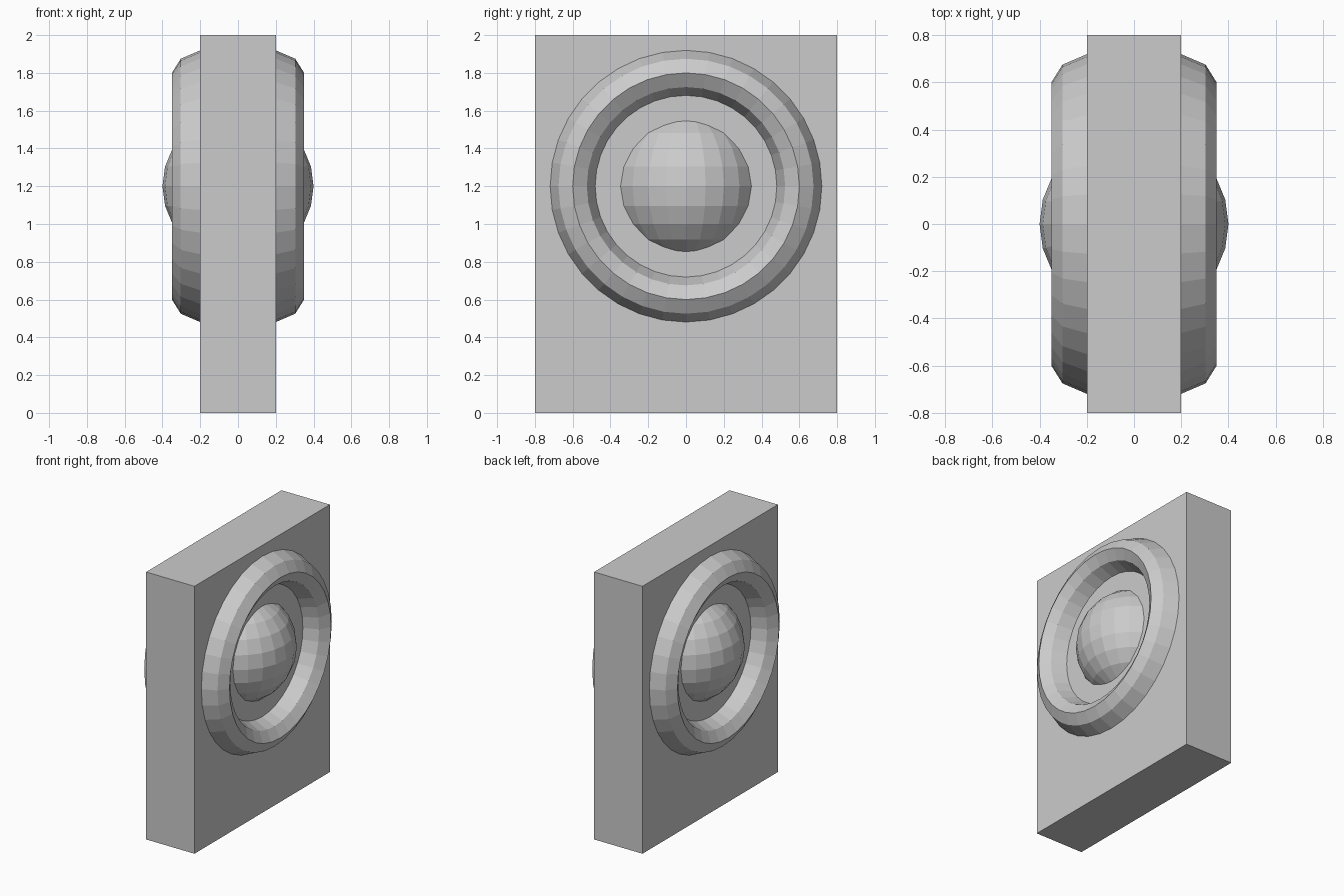
import bpy
from math import pi

if "Cube" in bpy.data.objects:
    bpy.data.objects.remove(bpy.data.objects["Cube"])

CENTRE = (0, 0, 1.2)

# Upright slab
bpy.ops.mesh.primitive_cube_add(size=1, location=(0, 0, 1))
slab = bpy.context.object
slab.name = "slab"
slab.scale = (0.4, 1.6, 2.0)

# Ring running through the slab, stretched so it stands out on both faces
bpy.ops.mesh.primitive_torus_add(major_radius=0.6, minor_radius=0.15,
                                 major_segments=36, minor_segments=12,
                                 location=CENTRE, rotation=(0, pi / 2, 0))
ring = bpy.context.object
ring.name = "ring"
ring.scale = (1, 1, 0.35 / 0.15)

# Ball set in the middle of the ring, domed on both faces
bpy.ops.mesh.primitive_uv_sphere_add(segments=24, ring_count=12, radius=0.4,
                                     location=CENTRE)
bpy.context.object.name = "ball"

for ob in bpy.data.objects:
    bpy.context.view_layer.objects.active = ob
    ob.select_set(True)
bpy.ops.object.transform_apply(location=False, rotation=True, scale=True)
